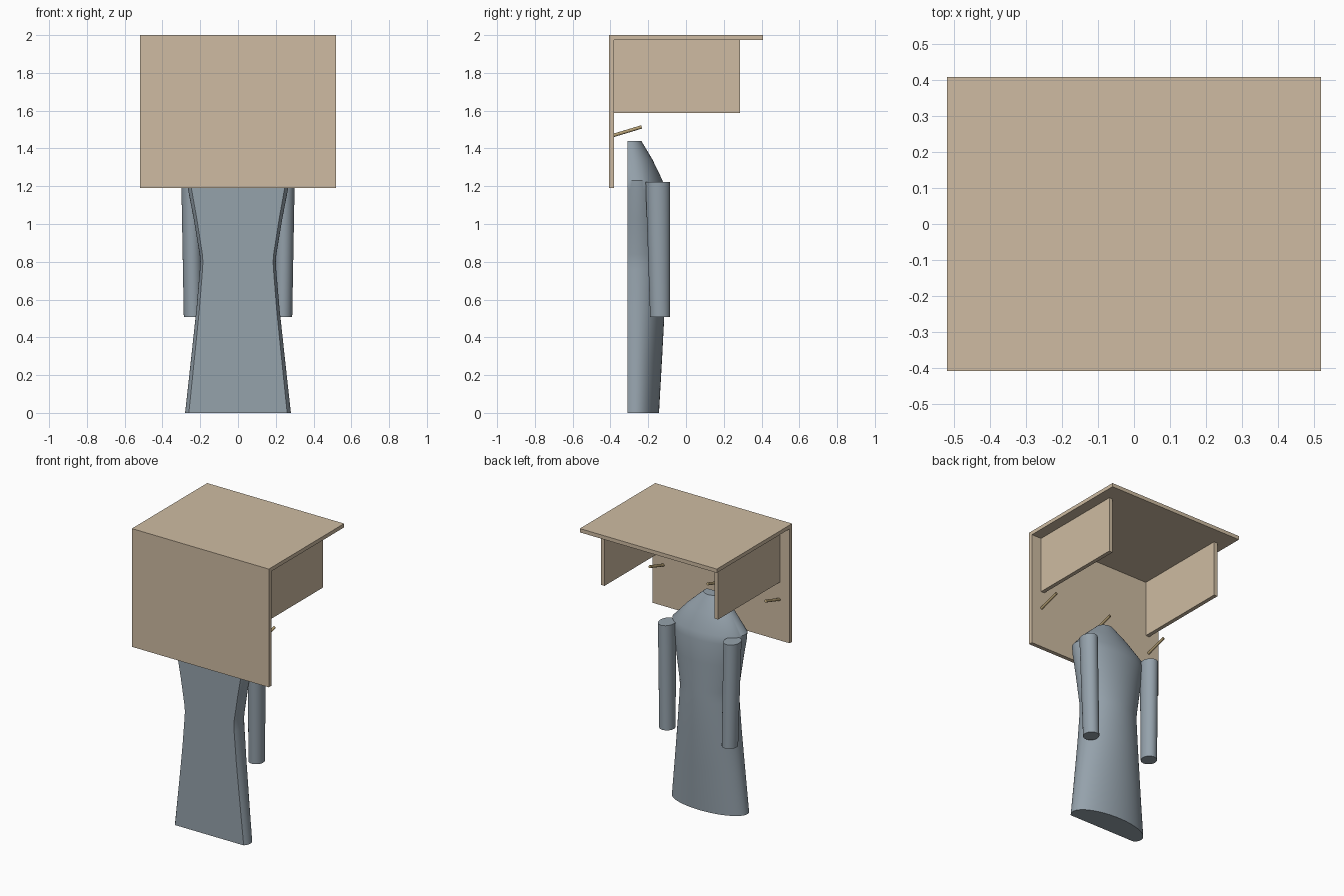
import bpy, bmesh
from math import sin, cos, pi, asin
from mathutils import Vector

if "Cube" in bpy.data.objects:
    bpy.data.objects.remove(bpy.data.objects["Cube"])


def material(name, rgb):
    m = bpy.data.materials.new(name)
    m.diffuse_color = (*rgb, 1)
    m.use_nodes = True
    m.node_tree.nodes["Principled BSDF"].inputs["Base Color"].default_value = m.diffuse_color
    return m


WOOD = material("wood", (0.62, 0.50, 0.36))
PEG = material("peg_wood", (0.45, 0.34, 0.17))
CLOTH = material("cloth", (0.30, 0.36, 0.41))


def make(name, bm, mat, smooth=False):
    bmesh.ops.recalc_face_normals(bm, faces=bm.faces)
    me = bpy.data.meshes.new(name)
    bm.to_mesh(me)
    bm.free()
    me.materials.append(mat)
    ob = bpy.data.objects.new(name, me)
    bpy.context.collection.objects.link(ob)
    if smooth:
        bpy.ops.object.select_all(action='DESELECT')
        ob.select_set(True)
        bpy.context.view_layer.objects.active = ob
        bpy.ops.object.shade_smooth_by_angle(angle=0.7)
    return ob


def board(name, lo, hi):
    bm = bmesh.new()
    bmesh.ops.create_cube(bm, size=1)
    for v in bm.verts:
        v.co = Vector([l + (c + 0.5) * (h - l) for c, l, h in zip(v.co, lo, hi)])
    return make(name, bm, WOOD)


def loft(name, rings, mat):
    bm = bmesh.new()
    loops = [[bm.verts.new(p) for p in ring] for ring in rings]
    n = len(loops[0])
    for a, b in zip(loops, loops[1:]):
        for i in range(n):
            j = (i + 1) % n
            bm.faces.new((a[i], a[j], b[j], b[i]))
    bm.faces.new(loops[0][::-1])
    bm.faces.new(loops[-1])
    return make(name, bm, mat, True)


# Shelf boards
board("top_shelf", (-0.519, -0.408, 1.974), (0.519, 0.408, 2.0))
board("back_board", (-0.519, -0.408, 1.19), (0.519, -0.381, 1.974))
for side, s in (("left", -1), ("right", 1)):
    x0, x1 = sorted((s * 0.417, s * 0.444))
    board(side + "_bracket", (x0, -0.381, 1.588), (x1, 0.287, 1.974))

# Slanted pegs
for i, x in enumerate((-0.44, 0, 0.44)):
    a, b = Vector((x, -0.384, 1.469)), Vector((x, -0.235, 1.514))
    d = (b - a).normalized()
    u = Vector((1, 0, 0))
    w = d.cross(u)
    angles = [2 * pi * k / 16 for k in range(16)]
    loft(f"peg_{i + 1}", [[p + 0.009 * (u * cos(t) + w * sin(t)) for t in angles]
                          for p in (a, b)], PEG)

# Coat body: ellipse sections cut flat along the board side
BACK = -0.31
CUT = asin(0.37)


def coat_ring(z, half, front):
    b = (front - BACK) / 1.37
    c = front - b
    n = 40
    return [Vector((half * cos(t), c + b * sin(t), z))
            for t in (-CUT + (pi + 2 * CUT) * k / n for k in range(n + 1))]


loft("coat_body", [coat_ring(*s) for s in (
    (0.0, 0.28, -0.143), (0.30, 0.247, -0.126), (0.55, 0.22, -0.113),
    (0.76, 0.202, -0.108), (0.80, 0.20, -0.108), (0.84, 0.203, -0.108),
    (1.03, 0.235, -0.11), (1.18, 0.264, -0.113), (1.23, 0.268, -0.124),
    (1.34, 0.168, -0.177), (1.44, 0.06, -0.237))], CLOTH)

# Hanging sleeves
for side, s in (("left", -1), ("right", 1)):
    rings = [[Vector((s * x + rx * cos(t), y + ry * sin(t), z))
              for t in (2 * pi * k / 32 for k in range(32))]
             for z, x, rx, y, ry in ((0.508, 0.237, 0.05, -0.137, 0.053),
                                     (1.222, 0.248, 0.052, -0.149, 0.065))]
    loft(side + "_sleeve", rings, CLOTH)
